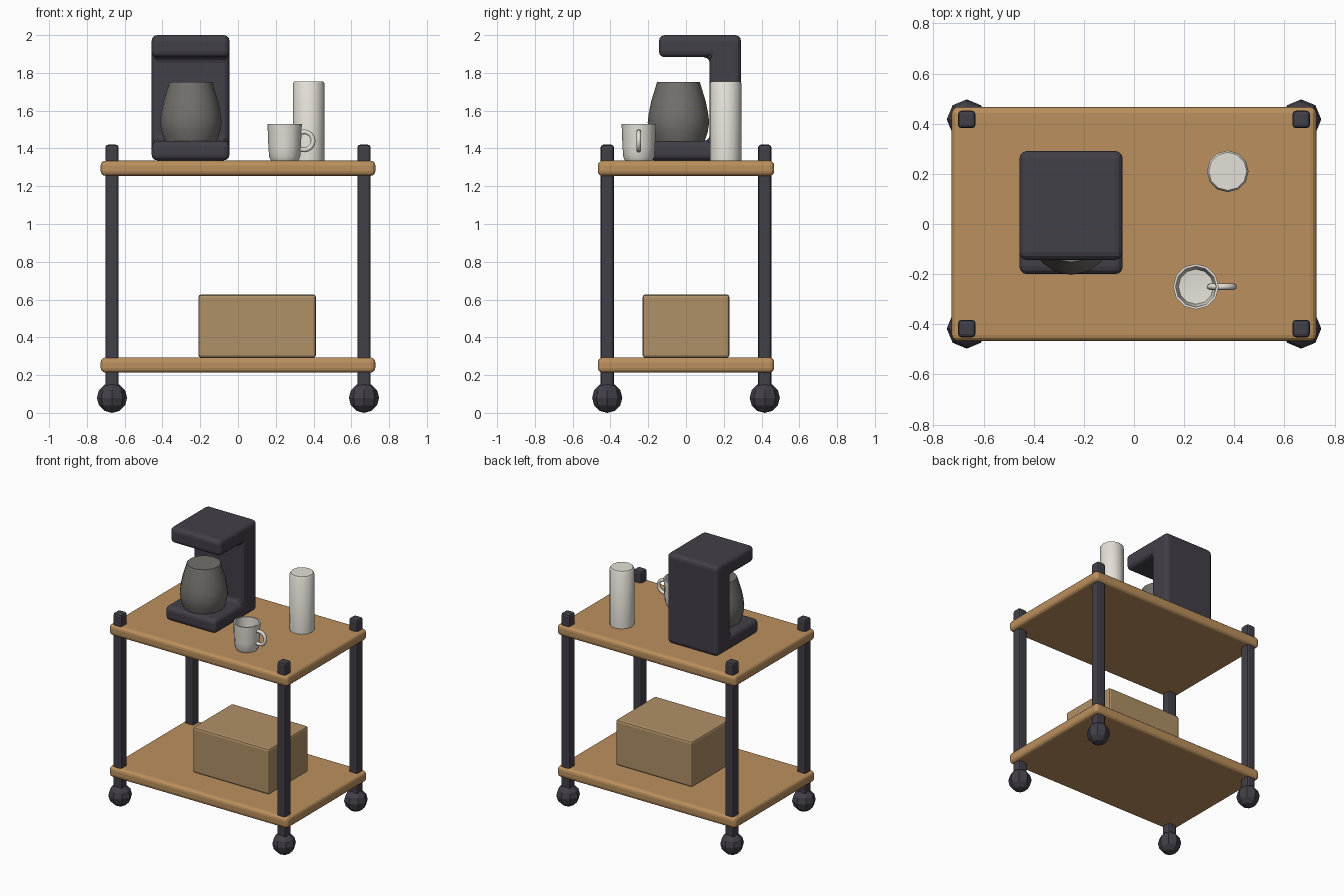
import bpy, bmesh
from math import sin, cos, pi, radians

if "Cube" in bpy.data.objects:
    bpy.data.objects.remove(bpy.data.objects["Cube"])


def material(name, rgb):
    m = bpy.data.materials.new(name)
    m.diffuse_color = (*rgb, 1)
    m.use_nodes = True
    m.node_tree.nodes["Principled BSDF"].inputs["Base Color"].default_value = m.diffuse_color
    return m


WOOD = material("wood", (0.50, 0.28, 0.11))
CARD = material("cardboard", (0.43, 0.28, 0.135))
DARK = material("dark_plastic", (0.055, 0.05, 0.065))
GLASS = material("smoky_glass", (0.17, 0.16, 0.15))
CREAM = material("cream_ceramic", (0.78, 0.75, 0.69))


def finish(name, bm, mat, loc=(0, 0, 0), bevel=0, segs=2, smooth=None):
    bmesh.ops.recalc_face_normals(bm, faces=bm.faces)
    me = bpy.data.meshes.new(name)
    bm.to_mesh(me)
    bm.free()
    ob = bpy.data.objects.new(name, me)
    bpy.context.collection.objects.link(ob)
    ob.location = loc
    me.materials.append(mat)
    if bevel:
        b = ob.modifiers.new("bevel", 'BEVEL')
        b.width, b.segments = bevel, segs
        b.limit_method = 'ANGLE'
    if smooth:
        bpy.ops.object.select_all(action='DESELECT')
        ob.select_set(True)
        bpy.context.view_layer.objects.active = ob
        bpy.ops.object.shade_smooth_by_angle(angle=radians(smooth))
    return ob


def box(name, lo, hi, mat, bevel, segs=2):
    bm = bmesh.new()
    bmesh.ops.create_cube(bm, size=1)
    bmesh.ops.scale(bm, vec=[b - a for a, b in zip(lo, hi)], verts=bm.verts)
    return finish(name, bm, mat, [(a + b) / 2 for a, b in zip(lo, hi)], bevel, segs)


def lathe(name, profile, n, mat, loc, smooth=None):
    # profile of (radius, height); radius 0 makes a pole
    bm = bmesh.new()
    rings = []
    for r, z in profile:
        if r == 0:
            rings.append([bm.verts.new((0, 0, z))] * n)
        else:
            rings.append([bm.verts.new((r * cos(2 * pi * i / n), r * sin(2 * pi * i / n), z))
                          for i in range(n)])
    for a, b in zip(rings, rings[1:]):
        for i in range(n):
            j = (i + 1) % n
            bm.faces.new(list(dict.fromkeys((a[i], a[j], b[j], b[i]))))
    return finish(name, bm, mat, loc, smooth=smooth)


# two shelves
for name, z in (("bottom_shelf", 0.213), ("top_shelf", 1.255)):
    box(name, (-0.727, -0.467, z), (0.727, 0.467, z + 0.08), WOOD, 0.025, 3)

# corner posts and ball casters
for sx, side in ((-1, "left"), (1, "right")):
    for sy, end in ((-1, "front"), (1, "back")):
        x, y = sx * 0.667, sy * 0.417
        box(f"{end}_{side}_post", (x - 0.035, y - 0.035, 0.12),
            (x + 0.035, y + 0.035, 1.42), DARK, 0.014)
        bm = bmesh.new()
        bmesh.ops.create_uvsphere(bm, u_segments=8, v_segments=6, radius=0.08)
        finish(f"{end}_{side}_caster", bm, DARK, (x, y, 0.08))

# storage box on the lower shelf
box("storage_box", (-0.21, -0.23, 0.292), (0.413, 0.23, 0.627), CARD, 0.015)

# coffee machine body: C-shaped side profile extruded in x
outline = [(-0.2, 1.337), (0.291, 1.337), (0.291, 2.0), (-0.143, 2.0),
           (-0.143, 1.883), (0.125, 1.883), (0.125, 1.44), (-0.2, 1.44)]
bm = bmesh.new()
face = bm.faces.new([bm.verts.new((-0.457, y, z)) for y, z in outline])
ext = bmesh.ops.extrude_face_region(bm, geom=[face])
bmesh.ops.translate(bm, vec=(0.412, 0, 0),
                    verts=[v for v in ext["geom"] if isinstance(v, bmesh.types.BMVert)])
finish("coffee_machine_body", bm, DARK, bevel=0.03, segs=3)

# carafe
lathe("carafe", [(0, 0), (0.138, 0), (0.155, 0.05), (0.163, 0.1), (0.157, 0.15),
                 (0.145, 0.21), (0.113, 0.315), (0, 0.315)],
      16, GLASS, (-0.25, -0.04, 1.437), 35)

# canister
lathe("canister", [(0, 0), (0.083, 0), (0.083, 0.41), (0.076, 0.42), (0, 0.42)],
      12, CREAM, (0.374, 0.21, 1.335), 35)

# mug: open cup with thin wall
MUG = (0.247, -0.25, 1.335)
lathe("mug_cup", [(0, 0), (0.072, 0), (0.082, 0.02), (0.086, 0.07), (0.091, 0.195),
                  (0.081, 0.195), (0.077, 0.07), (0.07, 0.025), (0, 0.018)],
      12, CREAM, MUG, 40)

# mug handle: upright ring
bm = bmesh.new()
n, k, R, r = 16, 8, 0.048, 0.0125
ring = [[bm.verts.new(((R + r * cos(2 * pi * j / k)) * cos(2 * pi * i / n),
                       r * sin(2 * pi * j / k),
                       (R + r * cos(2 * pi * j / k)) * sin(2 * pi * i / n)))
         for j in range(k)] for i in range(n)]
for i in range(n):
    for j in range(k):
        a, b, jj = ring[i], ring[(i + 1) % n], (j + 1) % k
        bm.faces.new((a[j], b[j], b[jj], a[jj]))
finish("mug_handle", bm, CREAM, (0.35, -0.25, 1.44), smooth=60)
